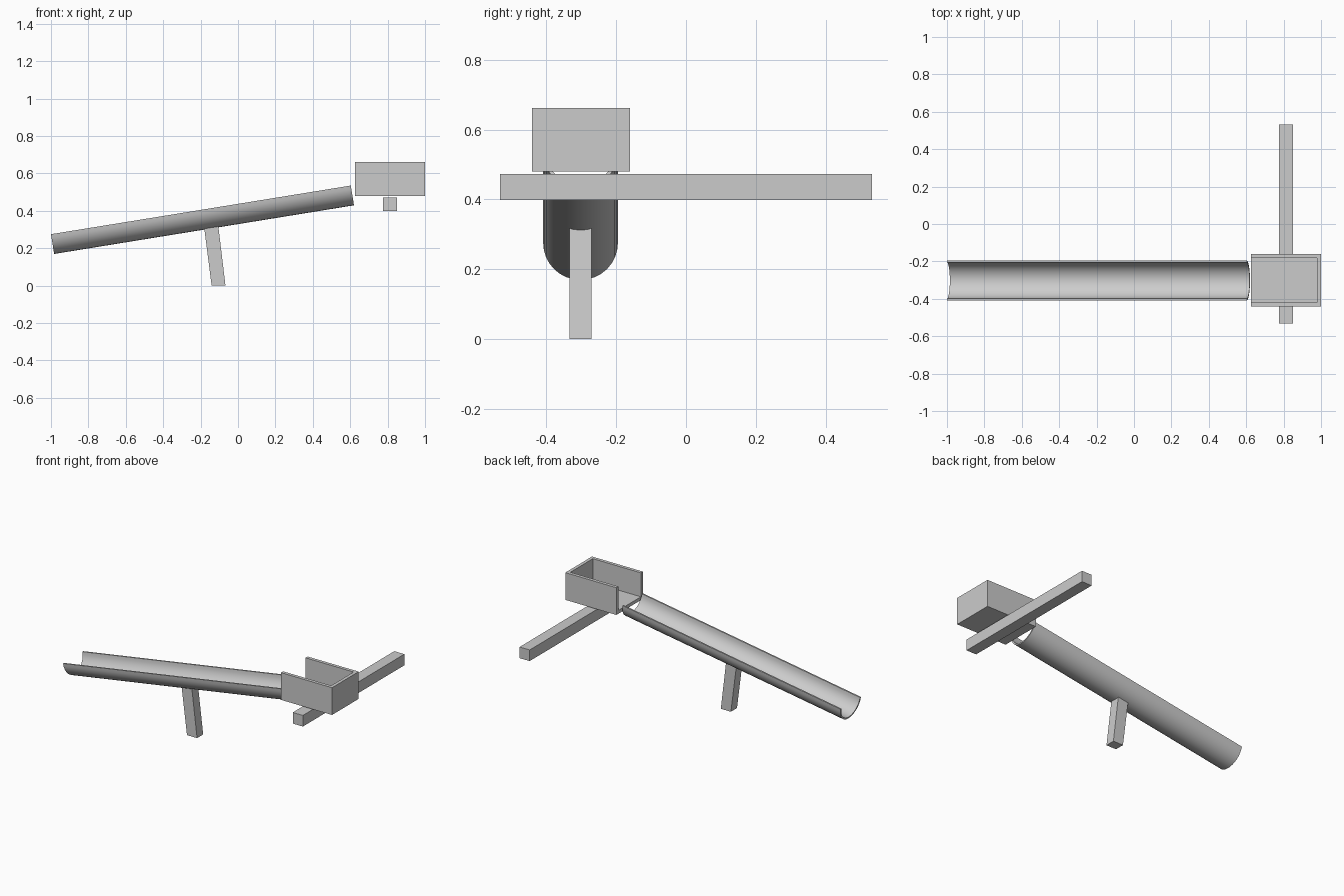
import bpy, bmesh, math
from mathutils import Vector

if "Cube" in bpy.data.objects:
    bpy.data.objects.remove(bpy.data.objects["Cube"])

CY = -0.302  # centre line of the chute


def make(name, verts, faces):
    mesh = bpy.data.meshes.new(name)
    mesh.from_pydata(verts, [], faces)
    bm = bmesh.new()
    bm.from_mesh(mesh)
    bmesh.ops.recalc_face_normals(bm, faces=bm.faces)
    bm.to_mesh(mesh)
    bm.free()
    ob = bpy.data.objects.new(name, mesh)
    bpy.context.collection.objects.link(ob)
    return ob


def prism(name, start, end):
    """Join two matching closed outlines into a solid."""
    n = len(start)
    faces = [(i, (i + 1) % n, n + (i + 1) % n, n + i) for i in range(n)]
    faces += [tuple(range(n)), tuple(range(n, 2 * n))]
    return make(name, start + end, faces)


def extrude_y(name, xz, y0, y1):
    return prism(name, [(x, y0, z) for x, z in xz], [(x, y1, z) for x, z in xz])


# Sloping half-pipe chute
R, r, SEG = 0.107, 0.097, 16
tilt = math.atan2(0.26, 1.603)
along = Vector((math.cos(tilt), 0, math.sin(tilt)))
up = Vector((-math.sin(tilt), 0, math.cos(tilt)))
low = Vector((-1.0, CY, 0.275))
arc = [math.pi * i / SEG for i in range(SEG + 1)]
outline = [(R * math.cos(a), -R * math.sin(a)) for a in arc]
outline += [(r * math.cos(a), -r * math.sin(a)) for a in reversed(arc)]
ring = [low + Vector((0, y, 0)) + up * h for y, h in outline]
chute = prism("chute", ring, [p + along * 1.624 for p in ring])
bpy.context.view_layer.objects.active = chute
chute.select_set(True)
bpy.ops.object.shade_smooth_by_angle(angle=math.radians(30))

# Leaning support leg under the chute
extrude_y("support_leg", [(-0.141, 0), (-0.067, 0), (-0.105, 0.316), (-0.18, 0.304)],
          CY - 0.032, CY + 0.032)

# Tray at the high end, open on top and towards the chute
x0, x1, y0, y1, z0, z1, t = 0.625, 1.0, -0.441, -0.161, 0.48, 0.661, 0.022
u_out = [(x0, y0), (x1, y0), (x1, y1), (x0, y1)]
u_in = [(x0, y1 - t), (x1 - t, y1 - t), (x1 - t, y0 + t), (x0, y0 + t)]
verts = [(x, y, z0) for x, y in u_out]
verts += [(x, y, z1) for x, y in u_out]
verts += [(x, y, z1) for x, y in u_in]
verts += [(x, y, z0 + t) for x, y in u_in]
faces = [(0, 1, 2, 3), (0, 1, 5, 4), (1, 2, 6, 5), (2, 3, 7, 6),      # outside
         (4, 5, 10, 11), (5, 6, 9, 10), (6, 7, 8, 9),                # rim
         (8, 9, 13, 12), (9, 10, 14, 13), (10, 11, 15, 14),          # inside
         (12, 13, 14, 15), (0, 4, 11, 15, 12, 8, 7, 3)]              # floor, open end
make("tray", verts, faces)

# Cross beam below the tray
extrude_y("cross_beam", [(0.776, 0.398), (0.85, 0.398), (0.85, 0.472), (0.776, 0.472)],
          -0.533, 0.533)
